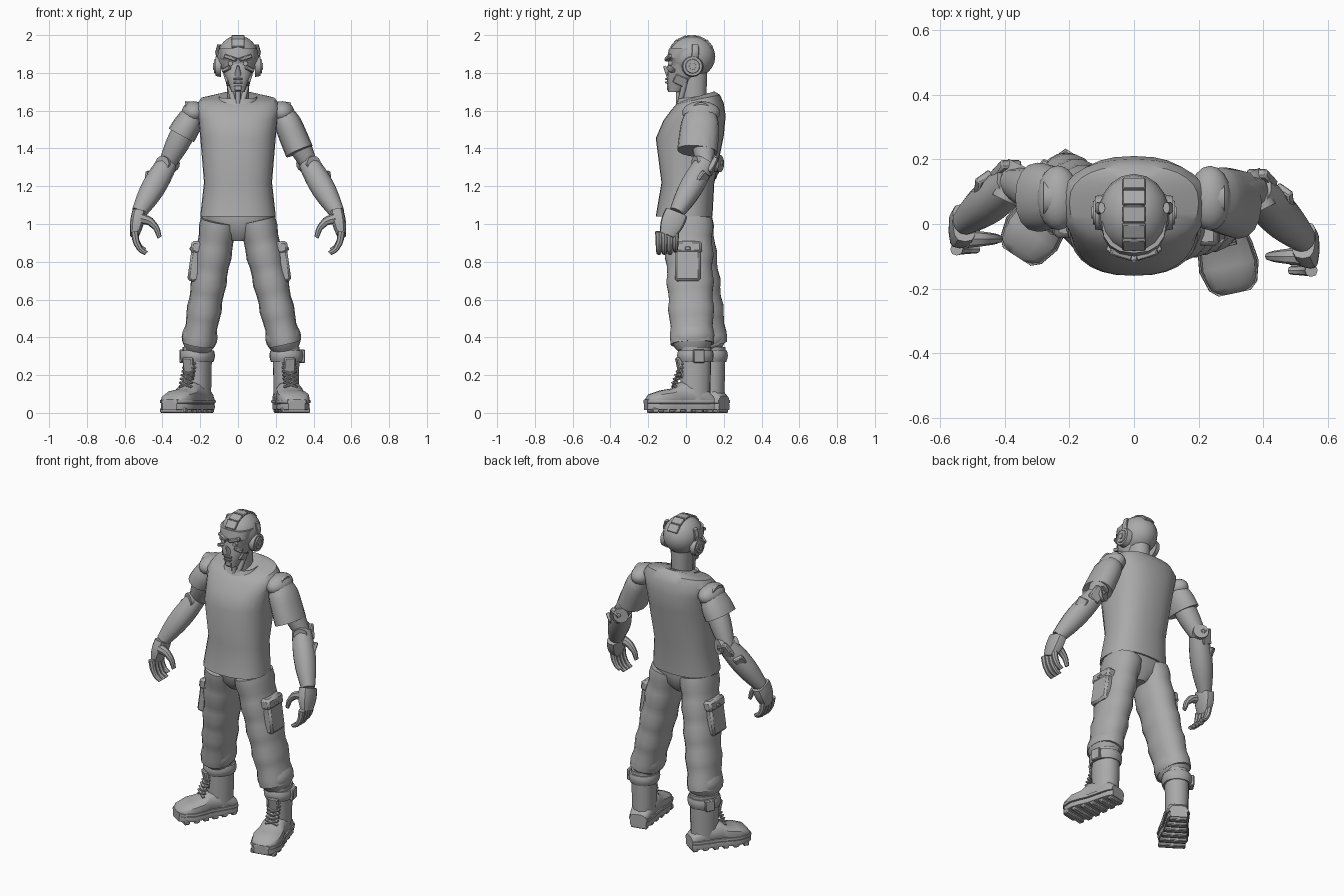
import bpy, bmesh, math
from mathutils import Vector, Matrix

if "Cube" in bpy.data.objects:
    bpy.data.objects.remove(bpy.data.objects["Cube"], do_unlink=True)

grey = bpy.data.materials.new("neutral grey")
grey.use_nodes = True
grey_value = (.4, .4, .4, 1)
grey.diffuse_color = grey_value
grey.node_tree.nodes["Principled BSDF"].inputs["Base Color"].default_value = grey_value


def finish(name, mesh_builder, location=(0, 0, 0), rotation=(0, 0, 0)):
    bmesh.ops.recalc_face_normals(mesh_builder, faces=mesh_builder.faces)
    mesh = bpy.data.meshes.new(name)
    mesh_builder.to_mesh(mesh)
    mesh_builder.free()
    mesh.materials.append(grey)
    part = bpy.data.objects.new(name, mesh)
    bpy.context.collection.objects.link(part)
    part.location, part.rotation_euler = location, rotation
    bpy.ops.object.select_all(action='DESELECT')
    part.select_set(True)
    bpy.context.view_layer.objects.active = part
    bpy.ops.object.shade_smooth_by_angle(angle=math.radians(36))
    return part


def ring(centre, across, along, sides, power):
    """A rounded outline; a higher power makes it squarer."""
    def bend(value):
        return math.copysign(abs(value) ** (2 / power), value)
    angles = [math.tau * index / sides for index in range(sides)]
    return [centre + across * bend(math.cos(a)) + along * bend(math.sin(a)) for a in angles]


def skin(name, rings):
    builder = bmesh.new()
    loops = [[builder.verts.new(point) for point in outline] for outline in rings]
    for low, high in zip(loops, loops[1:]):
        for index in range(len(low)):
            builder.faces.new((low[index - 1], low[index], high[index], high[index - 1]))
    builder.faces.new(loops[0])
    builder.faces.new(loops[-1])
    return finish(name, builder)


def stack(name, sections, sides=20, power=2.4, tilt=0):
    """Level sections: height, half width, front, back; tilt grows towards the top."""
    rings = []
    for index, (height, half, front, back) in enumerate(sections):
        depth = (back - front) / 2
        slope = tilt * (index / (len(sections) - 1)) ** 2
        rings.append(ring(Vector((0, front + depth, height)), Vector((half, 0, 0)),
                          Vector((0, depth, depth * slope)), sides, power))
    return skin(name, rings)


def tube(name, path, start, end, bulge=0, flat=1, ripple=0, steps=8, sides=12, power=2.2):
    """A tapering limb along a path; flat widens it fore and aft."""
    path = [Vector(point) for point in path]
    spans = len(path) - 1
    rings = []
    for step in range(steps + 1):
        t = step / steps
        span = min(int(t * spans), spans - 1)
        centre = path[span].lerp(path[span + 1], t * spans - span)
        before, after = path[max(span - 1, 0)], path[min(span + 1, spans)]
        direction = (after - before).normalized()
        along = Vector((0, 1, 0))
        along = (along - direction * along.dot(direction)).normalized()
        radius = start + (end - start) * t + bulge * math.sin(math.pi * t) + ripple * math.sin(step * 2)
        rings.append(ring(centre, along.cross(direction) * radius, along * radius * flat, sides, power))
    return skin(name, rings)


def block(name, centre, size, pitch=0, roll=0, yaw=0):
    builder = bmesh.new()
    bmesh.ops.create_cube(builder, size=1, matrix=Matrix.Diagonal((*size, 1)))
    bmesh.ops.bevel(builder, geom=builder.edges[:], offset=min(size) / 5, segments=1, affect='EDGES')
    return finish(name, builder, centre, [math.radians(angle) for angle in (pitch, roll, yaw)])


def ball(name, centre, radii):
    builder = bmesh.new()
    bmesh.ops.create_uvsphere(builder, u_segments=18, v_segments=12, radius=1, matrix=Matrix.Diagonal((*radii, 1)))
    return finish(name, builder, centre)


def disc(name, centre, axis, radius, depth, top=.9):
    builder = bmesh.new()
    bmesh.ops.create_cone(builder, cap_ends=True, segments=16, radius1=radius, radius2=radius * top, depth=depth)
    return finish(name, builder, centre, Vector(axis).to_track_quat('Z', 'Y').to_euler())


# Shirt, collar and trouser seat
stack("shirt", [(1.04, .2, -.16, .14), (1.22, .18, -.13, .15), (1.46, .2, -.16, .2), (1.56, .21, -.12, .21),
                (1.62, .225, -.08, .2), (1.66, .2, -.05, .18), (1.675, .11, -.03, .15)], sides=28, tilt=.3)
stack("collar", [(1.62, .12, -.06, .15), (1.675, .1, -.04, .14), (1.66, .08, -.02, .12)], tilt=.5)
stack("trouser_seat", [(.91, .04, -.05, .08), (.96, .12, -.09, .12), (1.02, .19, -.1, .13), (1.08, .19, -.1, .13)])

# Neck and its cords
tube("neck", [(0, .04, 1.6), (0, .04, 1.8)], .055, .06, flat=1.2)
tube("throat_tube", [(0, -.04, 1.62), (0, -.04, 1.75)], .012, .014)

# Head
stack("face", [(1.7, .035, -.095, -.03), (1.74, .05, -.1, .02), (1.8, .08, -.1, .08),
               (1.86, .09, -.085, .1), (1.88, .1, -.1, .1), (1.93, .1, -.09, .1)], sides=16)
ball("cranium", (0, .03, 1.885), (.11, .125, .113))
for fold in range(5):
    angle = math.radians(40 + fold * 25)
    block("crown_plate", (0, .03 - .12 * math.cos(angle), 1.885 + .107 * math.sin(angle)),
          (.07, .05, .015), pitch=90 - math.degrees(angle))
for level in range(2):
    block("lip_plate", (0, -.1, 1.75 + level * .018), (.05, .02, .01))
disc("nose", (0, -.1, 1.81), (0, -.6, 1), .02, .06, top=.3)
block("chin_plate", (0, -.09, 1.72), (.04, .02, .03))
for side in (-1, 1):
    tube("neck_cord", [(side * .02, -.035, 1.63), (side * .055, 0, 1.77)], .014, .014)
    block("brow", (side * .04, -.092, 1.88), (.07, .025, .02), roll=-side * 18, yaw=side * 18)
    block("cheekbone", (side * .06, -.08, 1.82), (.05, .03, .02), roll=side * 25, yaw=side * 30)
    block("jaw_plate", (side * .06, -.03, 1.76), (.015, .07, .05), pitch=-25, roll=side * 18)
    disc("eye", (side * .04, -.085, 1.85), (0, -1, 0), .014, .02)
    for name, out, radius in (("ear_cup", .105, .057), ("ear_rim", .12, .04), ("ear_hub", .125, .02)):
        disc(name, (side * out, .035, 1.835), (side, 0, 0), radius, .03 if name == "ear_cup" else .014)
    tube("ear_band", [(side * .1, .045, 1.87), (side * .11, .05, 1.91), (side * .1, .05, 1.95)], .012, .01, flat=1.7)


def build_arm(label, side, setback, sleeve_end):
    def place(x, y, z):
        return Vector((side * x, y + setback * (1.6 - z) * 2, z))

    shoulder, elbow, wrist = place(.235, .08, 1.59), place(.375, .1, 1.32), place(.525, -.05, 1.06)
    knuckle = place(.548, -.1, .94)
    # Sleeve on the left, hard plate on the right
    ball(label + "_shoulder_cap", shoulder, (.065, .1, .06))
    tube(label + "_sleeve", [shoulder, place(.265, .075, 1.53), place(*sleeve_end)],
         .056, .076, bulge=.006, flat=1.4, sides=16)
    tube(label + "_upper_arm", [shoulder, elbow], .055, .045, bulge=.014)
    tube(label + "_forearm", [elbow, wrist], .055, .04, bulge=.016)
    disc(label + "_shoulder_joint", shoulder, (1, 0, 0), .06, .09)
    disc(label + "_elbow_joint", elbow, (side, -2, 0), .045, .12)
    block(label + "_elbow_guard", elbow + Vector((side * .02, .04, -.015)), (.07, .03, .09), pitch=-25, roll=-side * 25)
    block(label + "_forearm_plate", elbow.lerp(wrist, .45) + Vector((side * .025, .035, .015)),
          (.06, .025, .13), pitch=-28, roll=-side * 28, yaw=-side * 35)
    # Hand with curled fingers and an open thumb
    tube(label + "_palm", [wrist, knuckle], .036, .024, bulge=.006, flat=1.7, power=3)
    bends = [step / 2 for step in range(4)]
    for finger in range(4):
        curl = .068 - .01 * (finger == 3)
        root = knuckle + Vector((0, .029 * (finger - 1.5), .02))
        tube(label + "_finger", [root + Vector((side * curl * (math.cos(bend) - 1), 0, -curl * 1.7 * math.sin(bend)))
                                 for bend in bends], .02, .013, sides=8)
    root = wrist + Vector((-side * .01, -.05, -.03))
    tube(label + "_thumb", [root + Vector((-side * .1 * math.sin(bend), 0, .11 * (math.cos(bend) - 1)))
                            for bend in bends], .028, .012, sides=8)


build_arm("left", 1, 0, (.325, .06, 1.385))
build_arm("right", -1, .05, (.3, .07, 1.47))


def build_leg(label, side, ankle, turn):
    hip, ankle = Vector((side * .1, .01, 1.02)), Vector(ankle)
    hem = hip.lerp(ankle, .95)
    tube(label + "_trouser_leg", [hip, hem], .098, .086, flat=1.33, ripple=.004, steps=14, sides=18)
    tube(label + "_trouser_hem", [hip.lerp(ankle, .84), ankle], .086, .065, bulge=.018, flat=1.2, sides=18)
    # Cargo pocket
    outside = hip.lerp(ankle, .34) + Vector((side * .088, -.01, 0))
    for name, rise, size in (("pocket", 0, (.06, .135, .18)), ("flap", .09, (.075, .15, .065)), ("button", .08, (.085, .03, .02))):
        block(label + "_" + name, outside + Vector((-side * rise / 6, 0, rise)), size, roll=-side * 8)

    # Boot, built straight and then turned; foot sections give distance, half width, top
    sections = [(.09, .05, .09), (.06, .062, .12), (0, .066, .15), (-.08, .07, .165),
                (-.12, .08, .13), (-.18, .088, .12), (-.24, .07, .1), (-.262, .045, .07)]

    def layer(name, bottom, top, grow, power):
        rings = []
        for distance, half, height in sections:
            rise = ((top or height) - bottom) / 2
            rings.append(ring(Vector((0, distance * 1.03, bottom + rise)), Vector((half + grow, 0, 0)),
                              Vector((0, 0, rise)), 14, power))
        return skin(label + name, rings)

    parts = [layer("_boot_foot", .03, 0, 0, 2.8), layer("_boot_welt", .05, .07, .006, 8), layer("_boot_sole", .015, .05, 0, 8)]
    parts.append(tube(label + "_boot_shaft", [(0, 0, .05), (0, 0, .35)], .066, .072, flat=1.2))
    parts.append(tube(label + "_ankle_strap", [(0, 0, .27), (0, 0, .33)], .08, .083, bulge=.006, flat=1.1, sides=18))
    parts.append(block(label + "_buckle", (side * .085, 0, .3), (.025, .06, .07)))
    parts.append(block(label + "_boot_tongue", (0, -.08, .24), (.06, .03, .11), pitch=12))
    for row in range(6):
        parts.append(block(label + "_tread", (0, .07 - row * .06, .013), (.1 + .014 * min(row, 4), .035, .026)))
        for lean in (-18, 18):
            parts.append(block(label + "_lace", (0, -.115 + row * .008, .15 + row * .02), (.08, .016, .01), pitch=20, roll=lean))
    floor = Vector((ankle.x, ankle.y + .015, 0))
    for part in parts:
        part.matrix_world = Matrix.Translation(floor) @ Matrix.Rotation(math.radians(turn), 4, 'Z') @ part.matrix_basis


build_leg("left", 1, (.255, .035, .33), 12)
build_leg("right", -1, (-.215, .11, .33), -33)
